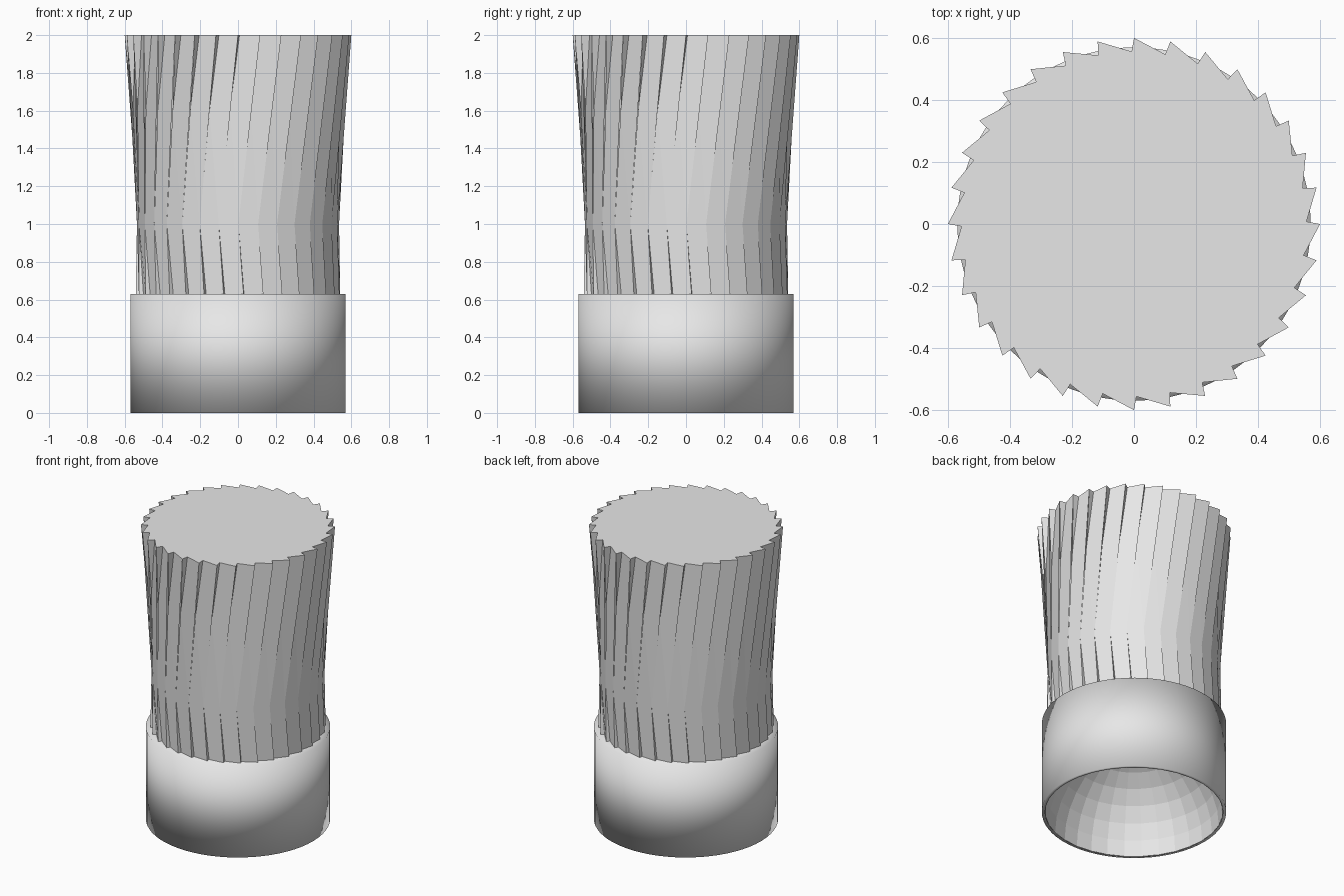
import bpy, bmesh
from math import sin, cos, pi, radians

if "Cube" in bpy.data.objects:
    bpy.data.objects.remove(bpy.data.objects["Cube"])

grey = bpy.data.materials.new("light_grey")
grey.use_nodes = True
grey.diffuse_color = (0.8, 0.8, 0.8, 1)
grey.node_tree.nodes["Principled BSDF"].inputs["Base Color"].default_value = (0.8, 0.8, 0.8, 1)


def finish(name, bm):
    bmesh.ops.recalc_face_normals(bm, faces=bm.faces)
    mesh = bpy.data.meshes.new(name)
    bm.to_mesh(mesh)
    bm.free()
    mesh.materials.append(grey)
    obj = bpy.data.objects.new(name, mesh)
    bpy.context.collection.objects.link(obj)
    return obj


def lathe(bm, profile, sides, smooth):
    rings = [[bm.verts.new((r * cos(2 * pi * i / sides), r * sin(2 * pi * i / sides), z))
              for i in range(sides)] for r, z in profile]
    for a, b in zip(rings, rings[1:]):
        for i in range(sides):
            j = (i + 1) % sides
            bm.faces.new((a[i], a[j], b[j], b[i])).smooth = smooth
    return rings


# Cup wall: one smooth skin over the rim, the side and the foot
bm = bmesh.new()
lathe(bm, [(0.5, 0.63), (0.57, 0.63), (0.57, 0), (0.55, 0)], 64, True)
finish("cup_wall", bm)

# Faceted hollow under the cup
bm = bmesh.new()
ROWS = 8
dome = [(0.55 * cos(pi / 2 * k / ROWS), 0.55 * sin(pi / 2 * k / ROWS)) for k in range(ROWS)]
rings = lathe(bm, dome, 32, False)
pole = bm.verts.new((0, 0, 0.55))
for i in range(32):
    bm.faces.new((rings[-1][i], rings[-1][(i + 1) % 32], pole))
hollow = finish("cup_hollow", bm)
hollow.data.flip_normals()

# Sleeve of overlapping slats: upper slats lean one way, lower slats the other
N = 32
STEP = 360 / N
LEAN_UP, LEAN_LOW = 11, 7.75
Z_LOW, Z_A, Z_C, Z_TOP = 0.63, 1.0, 1.6, 2.0
bm = bmesh.new()


def ring(radius, z, offset):
    angles = [radians(-90 + offset + STEP * i) for i in range(N)]
    return [bm.verts.new((radius * cos(a), radius * sin(a), z)) for a in angles]


a_off = -LEAN_UP * (Z_TOP - Z_A)
p_off = a_off + LEAN_LOW * (Z_A - Z_LOW)
top_tip = ring(0.60, Z_TOP, 0)
top_valley = ring(0.556, Z_TOP, 0.8)
upper_joint = ring(0.56, Z_C, -LEAN_UP * (Z_TOP - Z_C))
lower_joint = ring(0.535, Z_A, a_off)
low_tip = ring(0.542, Z_LOW, p_off)
low_valley = ring(0.518, Z_LOW, p_off + 0.4)
for i in range(N):
    j, h = (i + 1) % N, i - 1
    # upper slat and its exposed edge
    bm.faces.new((top_valley[h], upper_joint[h], lower_joint[i], top_tip[i]))
    bm.faces.new((top_tip[i], upper_joint[i], top_valley[i]))
    # lower slat and its exposed edge
    bm.faces.new((low_valley[i], low_tip[j], lower_joint[j], upper_joint[i], lower_joint[i]))
    bm.faces.new((low_tip[i], low_valley[i], lower_joint[i]))
# Flat lid with a saw-tooth rim
centre = bm.verts.new((0, 0, Z_TOP))
for i in range(N):
    bm.faces.new((centre, top_valley[i - 1], top_tip[i]))
    bm.faces.new((centre, top_tip[i], top_valley[i]))
finish("slat_sleeve", bm)
